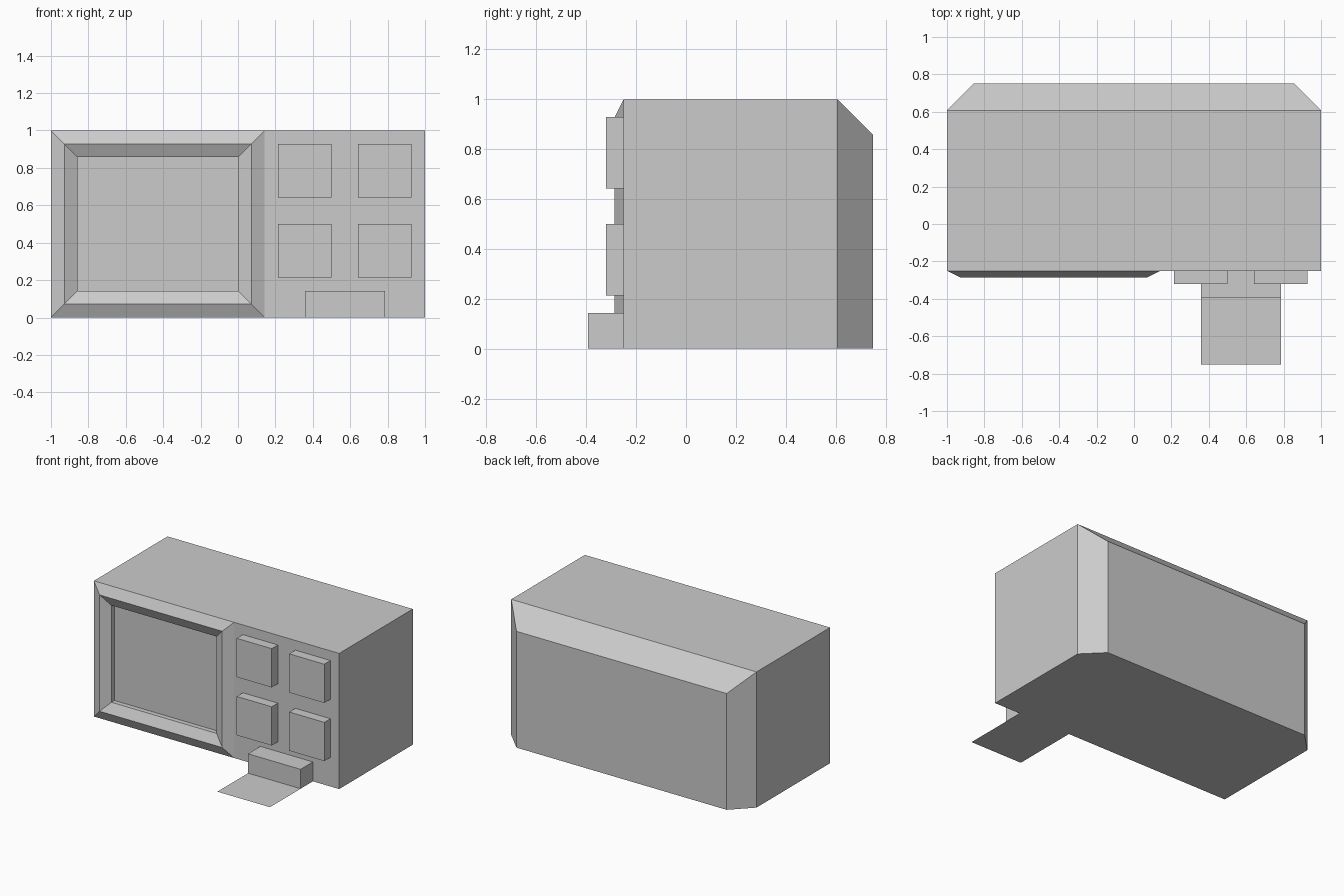
import bpy, bmesh

if "Cube" in bpy.data.objects:
    bpy.data.objects.remove(bpy.data.objects["Cube"])

U = 1 / 14  # the design sits on a regular grid of this size


def loft(name, rings, cap_start=True, cap_end=False):
    """Skin rectangles (x0, x1, z0, z1, y) in order, with optional end caps."""
    bm = bmesh.new()
    loops = []
    for x0, x1, z0, z1, y in rings:
        corners = ((x0, z0), (x1, z0), (x1, z1), (x0, z1))
        loops.append([bm.verts.new((x, y, z)) for x, z in corners])
    for a, b in zip(loops, loops[1:]):
        for i in range(4):
            j = (i + 1) % 4
            bm.faces.new((a[i], b[i], b[j], a[j]))
    if cap_start:
        bm.faces.new(loops[0])
    if cap_end:
        bm.faces.new(loops[-1][::-1])
    mesh = bpy.data.meshes.new(name)
    bm.to_mesh(mesh)
    bm.free()
    obj = bpy.data.objects.new(name, mesh)
    bpy.context.collection.objects.link(obj)
    return obj


FRONT, BACK = -0.25, 0.75
SPLIT = 2 * U  # where the screen surround meets the key panel

# Housing with chamfered back (sides and top only)
loft("housing", [
    (-1, 1, 0, 1, FRONT),
    (-1, 1, 0, 1, BACK - 2 * U),
    (-1 + 2 * U, 1 - 2 * U, 0, 1 - 2 * U, BACK),
], cap_start=False, cap_end=True)

# Flat front panel behind the keys
loft("key_panel", [(SPLIT, 1, 0, 1, FRONT)])

# Raised screen surround with recessed screen
def inset(d, y):
    return (-1 + d, SPLIT - d, d, 1 - d, y)

loft("screen_surround", [
    inset(2 * U, FRONT + U / 2),
    inset(2 * U, FRONT),
    inset(U, FRONT - U / 2),
    inset(0, FRONT),
])

# Four square keys
for col, x in enumerate((3 * U, 9 * U)):
    for row, z in enumerate((3 * U, 9 * U)):
        key = (x, x + 4 * U, z, z + 4 * U)
        loft(f"key_{row}_{col}", [key + (FRONT - U,), key + (FRONT,)])

# Slot box at the bottom
slot = (5 * U, 11 * U, 0, 2 * U)
slot_front = FRONT - 2 * U
loft("slot_box", [slot + (slot_front,), slot + (FRONT,)])

# Thin sheet lying in front of the slot
bpy.ops.mesh.primitive_plane_add(size=1, location=(8 * U, (slot_front - 0.75) / 2, 0))
sheet = bpy.context.object
sheet.name = "paper_sheet"
sheet.scale = (6 * U, slot_front + 0.75, 1)
